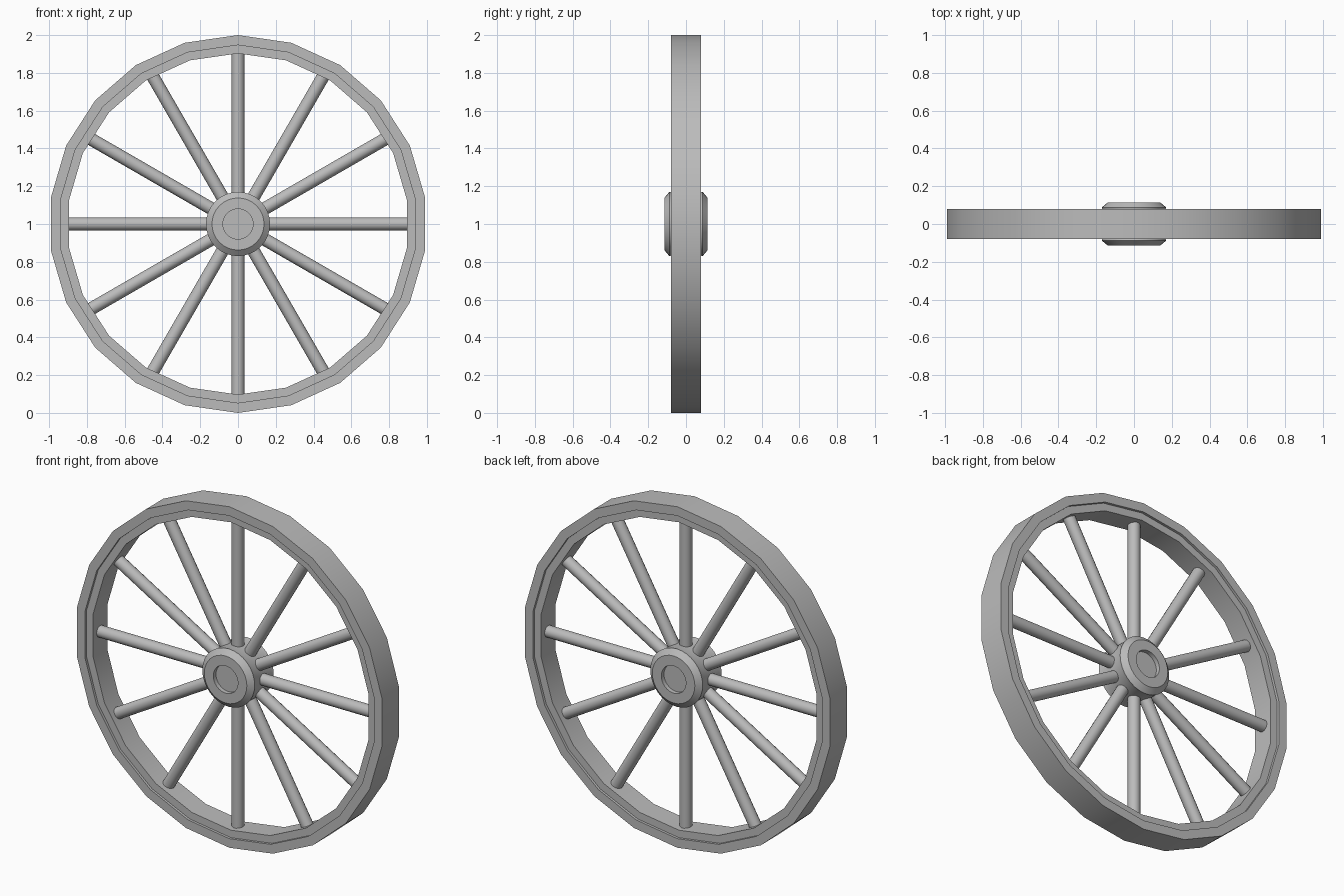
import bpy
import math
from mathutils import Matrix

if "Cube" in bpy.data.objects:
    bpy.data.objects.remove(bpy.data.objects["Cube"], do_unlink=True)

CENTRE = 1.0          # height of the axle
RIM_SIDES = 22
SPOKES = 12

# One plain grey for the whole wheel
grey = bpy.data.materials.new("plain grey")
grey.use_nodes = True
colour = (0.5, 0.5, 0.5, 1)
grey.diffuse_color = colour
grey.node_tree.nodes["Principled BSDF"].inputs["Base Color"].default_value = colour


def finish(obj, angle=35):
    """Assign the material and smooth the gentle edges."""
    obj.data.materials.append(grey)
    bpy.ops.object.select_all(action="DESELECT")
    obj.select_set(True)
    bpy.context.view_layer.objects.active = obj
    bpy.ops.object.shade_smooth_by_angle(angle=math.radians(angle))


def lathe(name, profile, sides, closed):
    """Spin a (radius, y) profile round the axle; an open one gets end caps."""
    verts, faces = [], []
    n = len(profile)
    for i in range(sides):
        a = 2 * math.pi * i / sides
        verts += [(r * math.sin(a), y, CENTRE + r * math.cos(a)) for r, y in profile]
    for i in range(sides):
        p, q = i * n, (i + 1) % sides * n
        for j in range(n if closed else n - 1):
            k = (j + 1) % n
            faces.append((p + j, p + k, q + k, q + j))
    if not closed:
        faces.append([i * n for i in range(sides)])
        faces.append([i * n + n - 1 for i in reversed(range(sides))])
    mesh = bpy.data.meshes.new(name)
    mesh.from_pydata(verts, [], faces)
    mesh.validate()
    obj = bpy.data.objects.new(name, mesh)
    bpy.context.collection.objects.link(obj)
    # Make the normals point outwards
    bpy.context.view_layer.objects.active = obj
    bpy.ops.object.select_all(action="DESELECT")
    obj.select_set(True)
    bpy.ops.object.mode_set(mode="EDIT")
    bpy.ops.mesh.select_all(action="SELECT")
    bpy.ops.mesh.normals_make_consistent(inside=False)
    bpy.ops.object.mode_set(mode="OBJECT")
    finish(obj)
    return obj


def ring(name, inner, outer, half):
    return lathe(name, [(inner, -half), (outer, -half), (outer, half), (inner, half)],
                 RIM_SIDES, True)


# Rim: a wide tyre with a slightly recessed inner ring
ring("tyre", 0.947, 1.0, 0.08)
ring("inner_rim", 0.903, 0.95, 0.065)

# Hub: chamfered barrel with a shallow round socket in each end
half_profile = [(0.08, -0.09), (0.08, -0.115), (0.138, -0.115), (0.17, -0.088), (0.165, -0.07)]
lathe("hub", half_profile + [(r, -y) for r, y in reversed(half_profile)], 32, False)

# Spokes: round bars from the hub to the inner rim
for i in range(SPOKES):
    bpy.ops.mesh.primitive_cylinder_add(vertices=16, radius=0.034, depth=0.82)
    spoke = bpy.context.object
    spoke.name = f"spoke_{i + 1}"
    turn = Matrix.Rotation(2 * math.pi * i / SPOKES, 4, "Y")
    spoke.matrix_world = (Matrix.Translation((0, 0, CENTRE)) @ turn
                          @ Matrix.Translation((0, 0, 0.505)))
    finish(spoke)
